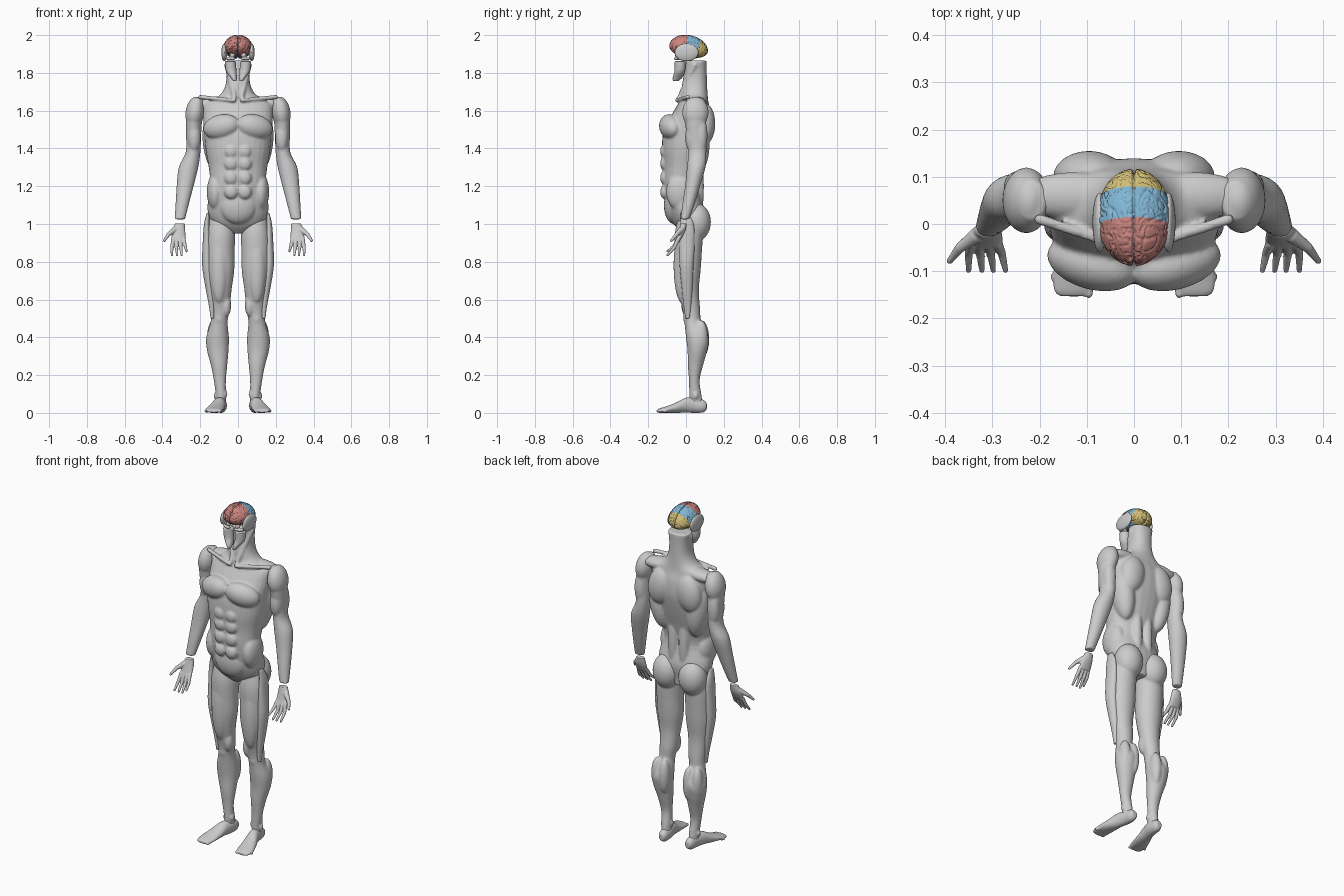
import bpy
import bmesh
import math
from mathutils import Matrix, Vector, Euler, noise

old_cube = bpy.data.objects.get("Cube")
if old_cube:
    bpy.data.objects.remove(old_cube, do_unlink=True)


def make_material(name, rgb):
    mat = bpy.data.materials.new(name)
    mat.use_nodes = True
    mat.diffuse_color = (*rgb, 1)
    mat.node_tree.nodes["Principled BSDF"].inputs["Base Color"].default_value = (*rgb, 1)
    return mat


GREY = make_material("body grey", (.6, .6, .6))
PINK = make_material("front lobe pink", (.60, .24, .22))
BLUE = make_material("middle lobe blue", (.22, .47, .66))
YELLOW = make_material("rear lobe yellow", (.66, .53, .19))


def catmull(a, b, c, d, t):
    return b + (c - a) * (t / 2) + (a - b * 2.5 + c * 2 - d / 2) * t**2 + ((b - c) * 3 + d - a) * (t**3 / 2)


def loft(bm, rings, axis="z", steps=4, sides=28, power=1.0):
    """Skin ellipses (along, a, b, radius_a, radius_b) stacked along an axis."""
    rows = [Vector(r) for r in rings]
    rows = [rows[0]] + rows + [rows[-1]]
    smooth = []
    for i in range(1, len(rows) - 2):
        for k in range(steps):
            smooth.append(catmull(*rows[i - 1:i + 3], k / steps))
    smooth.append(rows[-1])
    loops = []
    for along, a, b, ra, rb in smooth:
        loop = []
        for k in range(sides):
            angle = math.tau * k / sides
            c, s = math.cos(angle), math.sin(angle)
            u = a + ra * math.copysign(abs(c) ** power, c)
            v = b + rb * math.copysign(abs(s) ** power, s)
            loop.append(bm.verts.new((u, v, along) if axis == "z" else (u, along, v)))
        loops.append(loop)
    for low, high in zip(loops, loops[1:]):
        for k in range(sides):
            n = (k + 1) % sides
            bm.faces.new((low[k], low[n], high[n], high[k]))
    bm.faces.new(loops[0][::-1])
    bm.faces.new(loops[-1])


def blob(bm, center, radii, tilt=(0, 0, 0)):
    """Ellipsoid muscle, tilted in degrees."""
    turn = Euler([math.radians(t) for t in tilt]).to_matrix().to_4x4()
    matrix = Matrix.Translation(center) @ turn @ Matrix.Diagonal((*radii, 1))
    bmesh.ops.create_uvsphere(bm, u_segments=24, v_segments=16, radius=1, matrix=matrix)


def twin(bm, center, radii, tilt=(0, 0, 0)):
    """The same muscle on both sides."""
    x, y, z = center
    blob(bm, center, radii, tilt)
    blob(bm, (-x, y, z), radii, (tilt[0], -tilt[1], -tilt[2]))


def rod(bm, start, end, r1, r2):
    """Tapered rod with round ends."""
    start, end = Vector(start), Vector(end)
    line = end - start
    matrix = Matrix.Translation((start + end) / 2) @ line.to_track_quat("Z", "Y").to_matrix().to_4x4()
    bmesh.ops.create_cone(bm, cap_ends=True, segments=14, radius1=r1, radius2=r2,
                          depth=line.length, matrix=matrix)
    blob(bm, start, (r1, r1, r1))
    blob(bm, end, (r2, r2, r2))


def finish(name, bm, voxel=.006, rounds=5, mirror=True):
    """Fuse the pieces into one smooth skin and mirror it."""
    bmesh.ops.recalc_face_normals(bm, faces=bm.faces)
    mesh = bpy.data.meshes.new(name)
    bm.to_mesh(mesh)
    bm.free()
    mesh.materials.append(GREY)
    obj = bpy.data.objects.new(name, mesh)
    bpy.context.collection.objects.link(obj)
    fuse = obj.modifiers.new("fuse", "REMESH")
    fuse.mode = "VOXEL"
    fuse.voxel_size = voxel
    fuse.use_smooth_shade = True
    soften = obj.modifiers.new("soften", "SMOOTH")
    soften.iterations = rounds
    if mirror:
        obj.modifiers.new("mirror", "MIRROR")
    return obj


# Torso and neck
bm = bmesh.new()
loft(bm, [(.95, 0, .03, .05, .05), (1, 0, .01, .13, .075), (1.08, 0, 0, .162, .095),
          (1.2, 0, -.025, .147, .095), (1.3, 0, -.015, .155, .105), (1.4, 0, -.005, .172, .122),
          (1.5, 0, .01, .18, .128), (1.58, 0, .03, .185, .105), (1.64, 0, .04, .175, .08),
          (1.68, 0, .045, .1, .07), (1.73, 0, .045, .068, .067), (1.8, 0, .05, .06, .06),
          (1.865, 0, .055, .068, .055)], power=.9)
twin(bm, (.088, -.083, 1.515), (.1, .056, .065), (0, 12, 15))        # chest
twin(bm, (.125, .055, 1.42), (.06, .07, .16), (0, 8, 0))             # side back
twin(bm, (.095, .1, 1.53), (.075, .055, .11), (0, -10, 0))           # shoulder blade
twin(bm, (.13, .06, 1.64), (.11, .05, .034), (0, 4, 0))              # shoulder slope
twin(bm, (.035, .06, 1.2), (.032, .035, .2))                         # lower back
twin(bm, (.12, -.03, 1.17), (.045, .075, .1))                        # waist
blob(bm, (0, -.065, 1.1), (.1, .052, .1))                            # lower belly
for z in (1.17, 1.245, 1.32, 1.385):
    twin(bm, (.036, -.113, z), (.036, .024, .038))                   # stomach muscles
for side in (-1, 1):
    rod(bm, (.02 * side, -.05, 1.655), (.2 * side, .01, 1.672), .01, .012)
    rod(bm, (.018 * side, -.035, 1.67), (.055 * side, .045, 1.84), .012, .018)
finish("torso", bm, mirror=False)

# Arms
bm = bmesh.new()
loft(bm, [(1.665, .215, .05, .03, .04), (1.62, .225, .05, .046, .064), (1.55, .233, .05, .043, .058),
          (1.47, .235, .055, .04, .052), (1.38, .238, .06, .039, .048), (1.3, .262, .054, .052, .049),
          (1.2, .28, .035, .045, .04), (1.1, .296, .012, .035, .032), (1.025, .308, -.006, .028, .023)])
blob(bm, (.228, .05, 1.59), (.05, .07, .085), (0, -8, 0))            # shoulder cap
blob(bm, (.232, .03, 1.46), (.035, .035, .08))                       # front upper arm
blob(bm, (.24, .08, 1.47), (.036, .034, .1))                         # rear upper arm
finish("arms", bm)

# Hands
bm = bmesh.new()
loft(bm, [(1.002, .308, -.012, .026, .017), (.96, .314, -.022, .035, .018), (.912, .315, -.042, .037, .012)])
for base, knuckle, tip in ((.343, .35, .35), (.325, .326, .322), (.306, .303, .298), (.288, .28, .272)):
    drop = .02 if base < .3 else 0
    rod(bm, (base, -.042, .92), (knuckle, -.062, .875 + drop / 2), .0105, .009)
    rod(bm, (knuckle, -.062, .875 + drop / 2), (tip, -.098, .835 + drop), .009, .006)
rod(bm, (.335, -.025, .97), (.368, -.05, .945), .016, .011)
rod(bm, (.368, -.05, .945), (.39, -.078, .912), .011, .007)
finish("hands", bm, .003, 3)

# Legs
bm = bmesh.new()
loft(bm, [(1.04, .09, .02, .06, .06), (.95, .092, .015, .076, .074), (.85, .094, .012, .076, .072),
          (.75, .094, .01, .074, .067), (.65, .094, .012, .06, .056), (.55, .094, .028, .05, .047),
          (.48, .1, .036, .045, .045), (.4, .108, .06, .06, .06), (.33, .107, .06, .057, .052),
          (.25, .1, .05, .043, .04), (.17, .096, .044, .032, .028), (.09, .09, .05, .027, .033),
          (.03, .09, .055, .026, .034)])
blob(bm, (.085, .056, 1.01), (.08, .076, .1))                        # seat
blob(bm, (.1, -.02, .78), (.05, .046, .2))                           # front thigh
blob(bm, (.062, .005, .57), (.026, .03, .06))                        # inner knee muscle
blob(bm, (.1, .006, .5), (.024, .02, .035))                          # kneecap
blob(bm, (.08, .085, .39), (.032, .038, .1))                         # inner calf
blob(bm, (.132, .08, .4), (.032, .036, .09))                         # outer calf
twin_ankle = ((.066, .04, .1), (.118, .05, .09))
for spot in twin_ankle:
    blob(bm, spot, (.011, .014, .018))
finish("legs", bm)

# Outer thigh bands, standing off the leg
bm = bmesh.new()
loft(bm, [(1.06, .158, -.01, .007, .02), (1, .165, .005, .015, .036), (.9, .164, .006, .023, .04),
          (.78, .163, .003, .027, .037), (.65, .147, .006, .023, .028), (.56, .138, .008, .015, .02),
          (.5, .136, .008, .01, .012)])
finish("outer_thigh_bands", bm, .004, 3)

# Feet
bm = bmesh.new()
loft(bm, [(.11, .086, .035, .016, .018), (.09, .087, .036, .026, .034), (.045, .09, .04, .031, .04),
          (0, .1, .041, .034, .04), (-.05, .113, .028, .042, .028), (-.1, .124, .018, .047, .018),
          (-.14, .128, .012, .042, .012), (-.153, .127, .01, .03, .007)], axis="y")
for k in range(5):
    rod(bm, (.095 + k * .016, -.1, .013), (.096 + k * .018, -.148 + k * .009, .01), .01, .009)
finish("feet", bm, .004, 3)

# Jaw plates with an open seam between them
bm = bmesh.new()
loft(bm, [(1.862, .041, -.03, .029, .03), (1.81, .036, -.033, .028, .028),
          (1.775, .023, -.045, .017, .026), (1.757, .017, -.055, .01, .014)])
finish("jaw_plates", bm, .003, 3)

# Cheek bars and eyes
bm = bmesh.new()
blob(bm, (.04, -.047, 1.875), (.03, .014, .008), (0, 0, 25))
blob(bm, (.03, -.045, 1.893), (.014, .014, .013))
finish("cheeks_and_eyes", bm, .003, 2)

# Temple plates
bm = bmesh.new()
blob(bm, (.073, .003, 1.908), (.015, .064, .047))
finish("temple_plates", bm, .003, 2)

# Brain: a folded dome in two halves, coloured by lobe
bm = bmesh.new()
bmesh.ops.create_icosphere(bm, subdivisions=6, radius=1)
for vert in bm.verts:
    n = vert.co.normalized()
    p = Vector((n.x * .078, n.y * .103, n.z * (.073 if n.z > 0 else .05)))
    sample = Vector((abs(p.x), p.y, p.z + (.3 if p.x < 0 else 0))) * 34
    warp = noise.noise_vector(sample * .6) * .6
    fold = abs(math.sin(noise.noise(sample + warp) * 7))
    groove = .006 * (1 - min(1, fold * 1.7)) ** 1.5
    fissure = .012 * math.exp(-(p.x / .003) ** 2)
    p -= n * (groove + fissure)
    vert.co = p + Vector((0, .014, 1.928 - .12 * p.y))
for face in bm.faces:
    c = face.calc_center_median()
    height = c.z - 2
    if c.y > .088 + height * .35:
        face.material_index = 2
    elif c.y > .015 + height * .3:
        face.material_index = 1
    face.smooth = True
mesh = bpy.data.meshes.new("brain")
bm.to_mesh(mesh)
bm.free()
for mat in (PINK, BLUE, YELLOW):
    mesh.materials.append(mat)
bpy.context.collection.objects.link(bpy.data.objects.new("brain", mesh))
